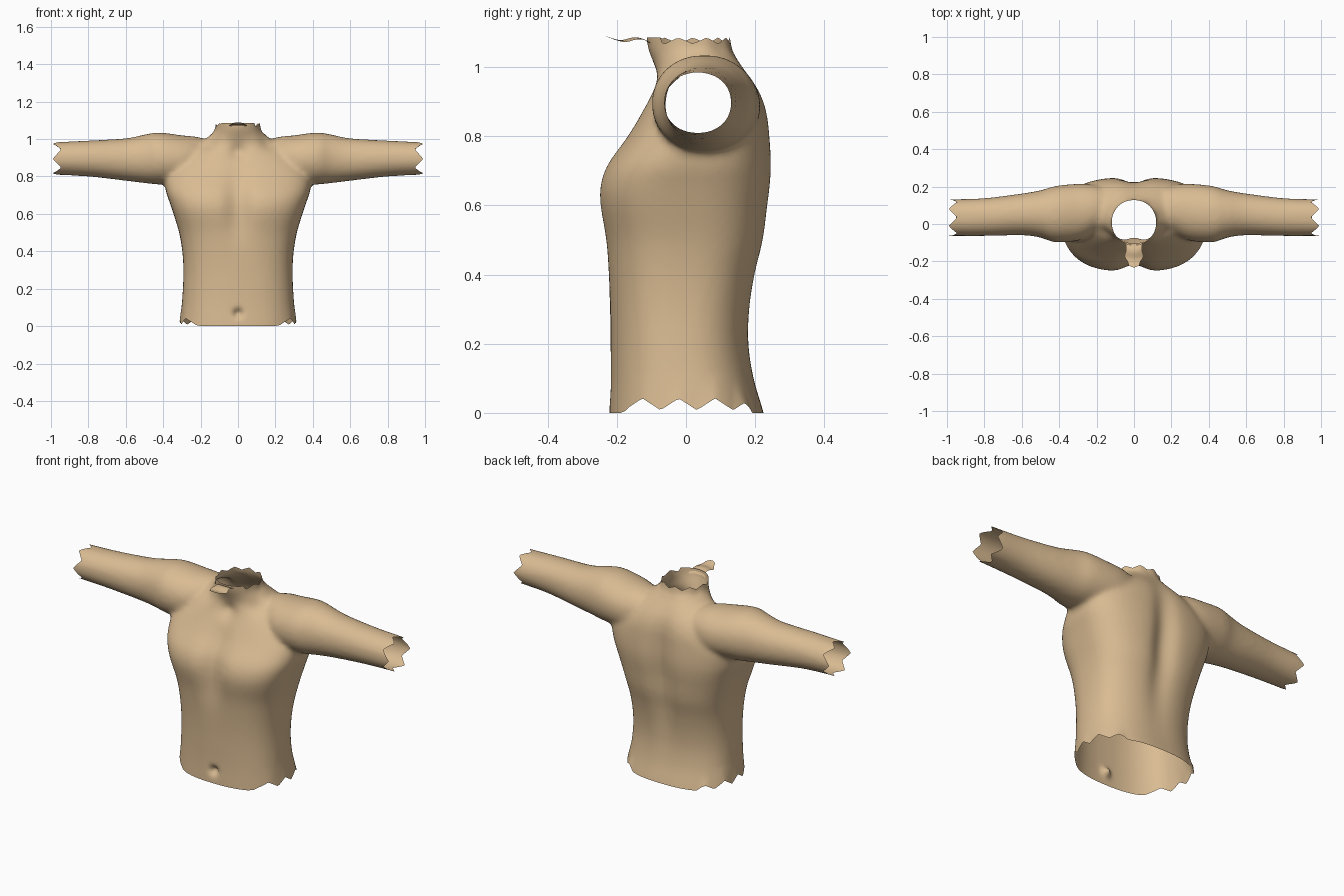
import bpy, bmesh, math
from mathutils import Vector

if "Cube" in bpy.data.objects:
    bpy.data.objects.remove(bpy.data.objects["Cube"])

skin = bpy.data.materials.new("tan skin")
skin.diffuse_color = (0.70, 0.50, 0.29, 1)
skin.use_nodes = True
skin.node_tree.nodes["Principled BSDF"].inputs["Base Color"].default_value = skin.diffuse_color


def spline(rows, steps=4):
    """Catmull-Rom interpolation of a table of section rows."""
    out = []
    for i in range(len(rows) - 1):
        p0, p1 = rows[max(i - 1, 0)], rows[i]
        p2, p3 = rows[i + 1], rows[min(i + 2, len(rows) - 1)]
        for s in range(steps):
            t = s / steps
            out.append([0.5 * (2 * b + (c - a) * t + (2 * a - 5 * b + 4 * c - d) * t * t
                               + (3 * b - a - 3 * c + d) * t ** 3)
                        for a, b, c, d in zip(p0, p1, p2, p3)])
    return out + [list(rows[-1])]


def superellipse(n, count=48):
    for i in range(count):
        a = 2 * math.pi * i / count
        c, s = math.cos(a), math.sin(a)
        yield (math.copysign(abs(c) ** (2 / n), c), math.copysign(abs(s) ** (2 / n), s))


def loft(bm, rings):
    loops = [[bm.verts.new(p) for p in r] for r in rings]
    for a, b in zip(loops, loops[1:]):
        for i in range(len(a)):
            j = (i + 1) % len(a)
            bm.faces.new((a[i], a[j], b[j], b[i]))
    bm.faces.new(loops[0][::-1])
    bm.faces.new(loops[-1])


def bell(d, r):
    return math.exp(-(d / r) ** 2)


def tooth(t):
    """Zigzag between 0 and 1."""
    return abs((t % 1) * 2 - 1)


# Torso and neck sections: z, half width, front y, back y, squareness
torso = [(-0.1, .325, -.225, .25, 2.5), (0, .312, -.222, .225, 2.5), (.1, .302, -.218, .197, 2.5),
         (.2, .295, -.218, .184, 2.5), (.3, .292, -.220, .188, 2.6), (.4, .298, -.226, .204, 2.7),
         (.5, .315, -.236, .228, 2.8), (.6, .345, -.253, .240, 2.9), (.66, .365, -.252, .247, 2.9),
         (.72, .385, -.230, .25, 2.8), (.8, .39, -.172, .245, 2.7), (.87, .36, -.130, .237, 2.5),
         (.93, .29, -.100, .217, 2.3), (.98, .21, -.088, .185, 2.1), (1.02, .15, -.098, .155, 2),
         (1.06, .122, -.112, .136, 2), (1.14, .120, -.118, .125, 2)]
# Arm sections: x, front y, back y, bottom z, top z
arm = [(.14, -.03, .19, .80, .99), (.22, -.06, .21, .76, 1.012), (.3, -.09, .215, .755, 1.02),
       (.42, -.098, .203, .757, 1.035), (.5, -.073, .18, .765, 1.024), (.6, -.060, .163, .777, 1.004),
       (.8, -.064, .138, .80, .992), (.98, -.064, .132, .808, .985), (1.08, -.064, .13, .81, .983)]

bm = bmesh.new()
loft(bm, [[(hw * c, (f + b) / 2 + (b - f) / 2 * s, z) for c, s in superellipse(n)]
          for z, hw, f, b, n in spline(torso)])
for side in (1, -1):
    loft(bm, [[(side * x, (f + b) / 2 + (b - f) / 2 * c, (lo + hi) / 2 + (hi - lo) / 2 * s)
               for c, s in superellipse(2.1)] for x, f, b, lo, hi in spline(arm)])
bmesh.ops.recalc_face_normals(bm, faces=bm.faces)
mesh = bpy.data.meshes.new("body")
bm.to_mesh(mesh)
bm.free()
body = bpy.data.objects.new("body", mesh)
bpy.context.collection.objects.link(body)

# Fuse the limbs into one skin and soften the joins
remesh = body.modifiers.new("fuse", 'REMESH')
remesh.mode = 'VOXEL'
remesh.voxel_size = 0.012
smooth = body.modifiers.new("soften", 'SMOOTH')
smooth.factor = 0.5
smooth.iterations = 10
fused = bpy.data.meshes.new_from_object(body.evaluated_get(bpy.context.evaluated_depsgraph_get()))
body.modifiers.clear()
body.data = fused

bm = bmesh.new()
bm.from_mesh(fused)
# Open the waist, neck and wrists
for co, no in (((0, 0, 0), (0, 0, -1)), ((0, 0, 1.085), (0, 0, 1)),
               ((.99, 0, 0), (1, 0, 0)), ((-.99, 0, 0), (-1, 0, 0))):
    bmesh.ops.bisect_plane(bm, geom=bm.verts[:] + bm.edges[:] + bm.faces[:], dist=1e-5,
                           plane_co=co, plane_no=no, clear_outer=True)

# Hollows: centre, radius, push
hollows = [((0, -.21, .068), .022, (0, .035, 0)), ((0, -.10, .93), .045, (0, .022, 0)),
           ((.16, -.06, .99), .05, (0, .012, -.012)), ((-.16, -.06, .99), .05, (0, .012, -.012))]
for v in bm.verts:
    p = v.co.copy()
    # breastbone and spine grooves
    if p.y < -.03:
        v.co.y += .038 * bell(p.x, .07) * bell(p.z - .66, .17)
    elif p.y > .1:
        v.co.y -= .034 * bell(p.x, .065) * bell(p.z - .62, .30)
    for c, r, push in hollows:
        v.co += Vector(push) * bell((p - Vector(c)).length, r)
    # ragged hem at the flanks
    if p.z < .12 and abs(p.x) > .2:
        w = (1 - p.z / .12) * min(1, (abs(p.x) - .2) / .04)
        v.co.z += w * (.008 + .034 * tooth(p.y / .105 + .2))
    # ragged cuffs
    if abs(p.x) > .85:
        a = math.atan2(p.z - .895, p.y - .035) / (2 * math.pi)
        w = (abs(p.x) - .85) / .14
        v.co.x -= math.copysign(w * .045 * tooth(a * 6 + .5), p.x)
    # ragged collar
    if p.z > 1.03:
        a = math.atan2(p.y - .02, p.x) / (2 * math.pi)
        v.co.z -= (p.z - 1.03) / .055 * .018 * tooth(a * 9) * (p.y > -.07)
bm.to_mesh(fused)
bm.free()

# Torn flap of skin jutting forward from the throat: y, half width, z
bm = bmesh.new()
rows = []
for y, hw, z in spline([(-.105, .052, 1.06), (-.12, .045, 1.079), (-.15, .042, 1.086),
                        (-.185, .05, 1.078), (-.21, .036, 1.082), (-.232, .028, 1.09)], 3):
    rows.append([bm.verts.new((hw * t, y + .012 * t * t, z - .006 * t * t))
                 for t in (-1, -.6, -.2, .2, .6, 1)])
for a, b in zip(rows, rows[1:]):
    for i in range(5):
        bm.faces.new((a[i], b[i], b[i + 1], a[i + 1]))
mesh = bpy.data.meshes.new("throat_flap")
bm.to_mesh(mesh)
bm.free()
flap = bpy.data.objects.new("throat_flap", mesh)
bpy.context.collection.objects.link(flap)

for ob in (body, flap):
    ob.data.materials.clear()
    ob.data.materials.append(skin)
    ob.data.shade_smooth()
